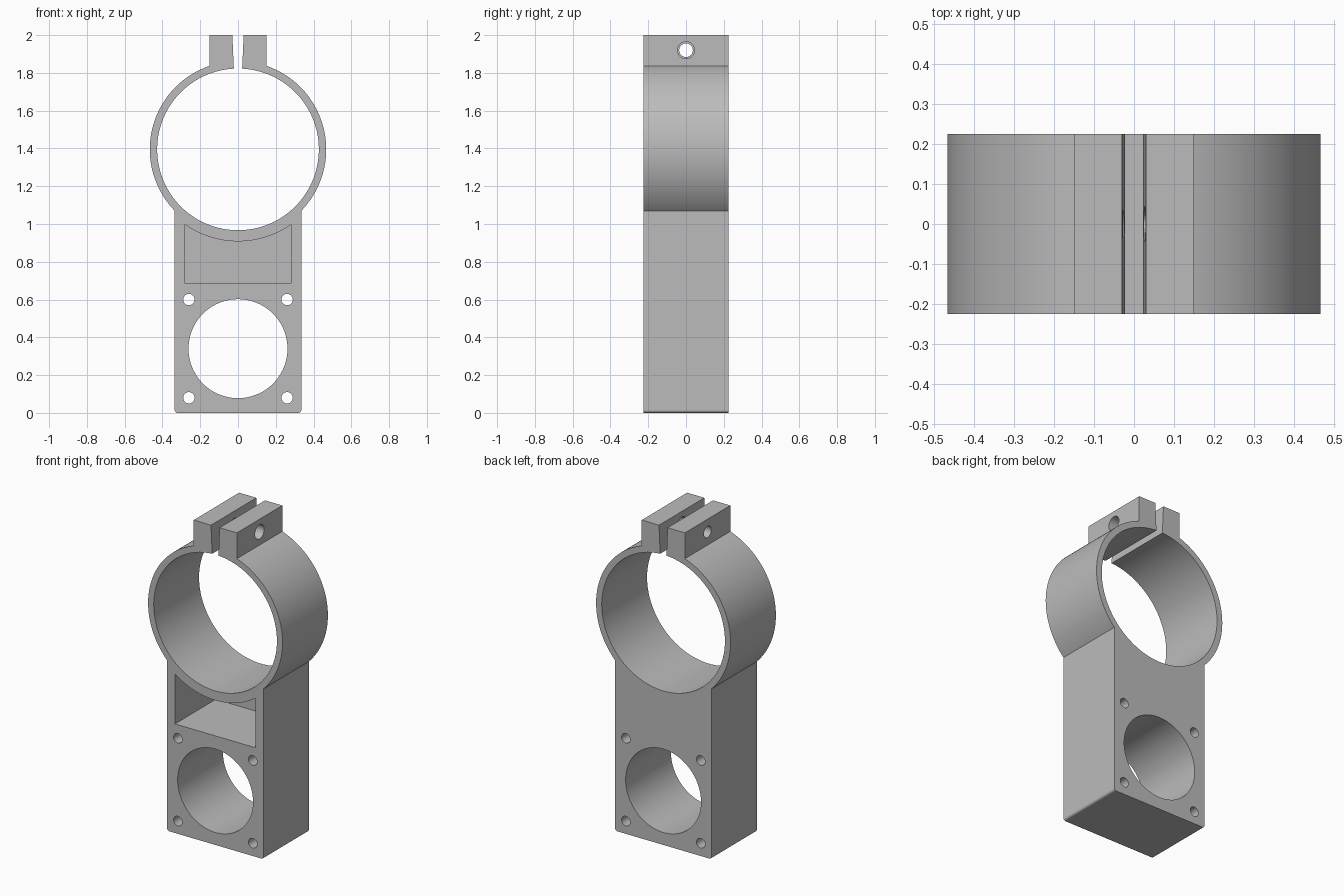
import bpy
import bmesh
from math import sin, cos, asin, pi, sqrt, radians

if "Cube" in bpy.data.objects:
    bpy.data.objects.remove(bpy.data.objects["Cube"], do_unlink=True)

HALF_DEPTH = 0.225
HALF_WIDTH = 0.335
RING_Z, RING_OUT, RING_IN = 1.395, 0.467, 0.428
EAR_OUT, GAP_TOP, GAP_LOW = 0.15, 0.03, 0.022
FILLET = 0.015

grey = bpy.data.materials.new("matte_grey")
grey.use_nodes = True
colour = (0.5, 0.5, 0.5, 1)
grey.diffuse_color = colour
grey.node_tree.nodes["Principled BSDF"].inputs["Base Color"].default_value = colour


def arc(cx, cz, r, start, end, steps):
    """Points on an arc in the XZ plane, angles measured from +x."""
    angles = [start + (end - start) * i / steps for i in range(steps + 1)]
    return [(cx + r * cos(a), cz + r * sin(a)) for a in angles]


def prism(name, outline, y0, y1):
    """Extrude an XZ outline from y0 to y1."""
    bm = bmesh.new()
    face = bm.faces.new([bm.verts.new((x, y0, z)) for x, z in outline])
    new = bmesh.ops.extrude_face_region(bm, geom=[face])["geom"]
    moved = [v for v in new if isinstance(v, bmesh.types.BMVert)]
    bmesh.ops.translate(bm, verts=moved, vec=(0, y1 - y0, 0))
    bmesh.ops.recalc_face_normals(bm, faces=bm.faces)
    mesh = bpy.data.meshes.new(name)
    bm.to_mesh(mesh)
    bm.free()
    mesh.materials.append(grey)
    obj = bpy.data.objects.new(name, mesh)
    bpy.context.collection.objects.link(obj)
    return obj


def round_cutter(x, z, r, steps):
    return prism("hole_cutter", arc(x, z, r, 0, 2 * pi, steps)[:-1], -0.5, 0.5)


# Right half of the outline: base corner, side, clamp ring, ear, slit, ring bore
join = -asin(sqrt(RING_OUT**2 - HALF_WIDTH**2) / RING_OUT)
ear_angle = pi / 2 - asin(EAR_OUT / RING_OUT)
slit_angle = pi / 2 - asin(GAP_LOW / RING_IN)
half = arc(HALF_WIDTH - FILLET, FILLET, FILLET, -pi / 2, 0, 6)
half += arc(0, RING_Z, RING_OUT, join, ear_angle, 56)
half += [(EAR_OUT, 2.0), (GAP_TOP, 2.0)]
half += arc(0, RING_Z, RING_IN, slit_angle, -pi / 2, 64)
mirrored = [(-x, z) for x, z in reversed(half[:-1])]
bracket = prism("clamp_bracket", half + mirrored, -HALF_DEPTH, HALF_DEPTH)

# Large bore and four screw holes through the block
cutters = [round_cutter(0, 0.34, 0.262, 96)]
for side in (-1, 1):
    for z in (0.08, 0.60):
        cutters.append(round_cutter(side * 0.26, z, 0.03, 32))

# Blind pocket at the front, its roof following the ring
roof_r, pocket_x = 0.487, 0.28
swing = asin(pocket_x / roof_r)
pocket = [(-pocket_x, 0.685), (pocket_x, 0.685)]
pocket += arc(0, RING_Z, roof_r, -pi / 2 + swing, -pi / 2 - swing, 32)
cutters.append(prism("pocket_cutter", pocket, -0.4, 0.18))

# Bolt hole across the ears, wider on the left ear
for side, radius in ((1, 0.045), (-1, 0.036)):
    cutter = prism("bolt_cutter", arc(0, 0, radius, 0, 2 * pi, 40)[:-1], -0.1, 0.1)
    cutter.rotation_euler.z = pi / 2
    cutter.location = (side * 0.1, 0, 1.92)
    cutters.append(cutter)

bpy.context.view_layer.update()
bpy.ops.object.select_all(action="DESELECT")
bpy.context.view_layer.objects.active = bracket
bracket.select_set(True)
for cutter in cutters:
    cutter.hide_render = True
    mod = bracket.modifiers.new("cut", "BOOLEAN")
    mod.operation = "DIFFERENCE"
    mod.solver = "EXACT"
    mod.object = cutter
    bpy.ops.object.modifier_apply(modifier=mod.name)
    bpy.data.objects.remove(cutter, do_unlink=True)

# Smooth the round walls, keep the flat faces crisp
bpy.ops.object.shade_smooth_by_angle(angle=radians(30))
normals = bracket.modifiers.new("even_shading", "WEIGHTED_NORMAL")
normals.keep_sharp = True
